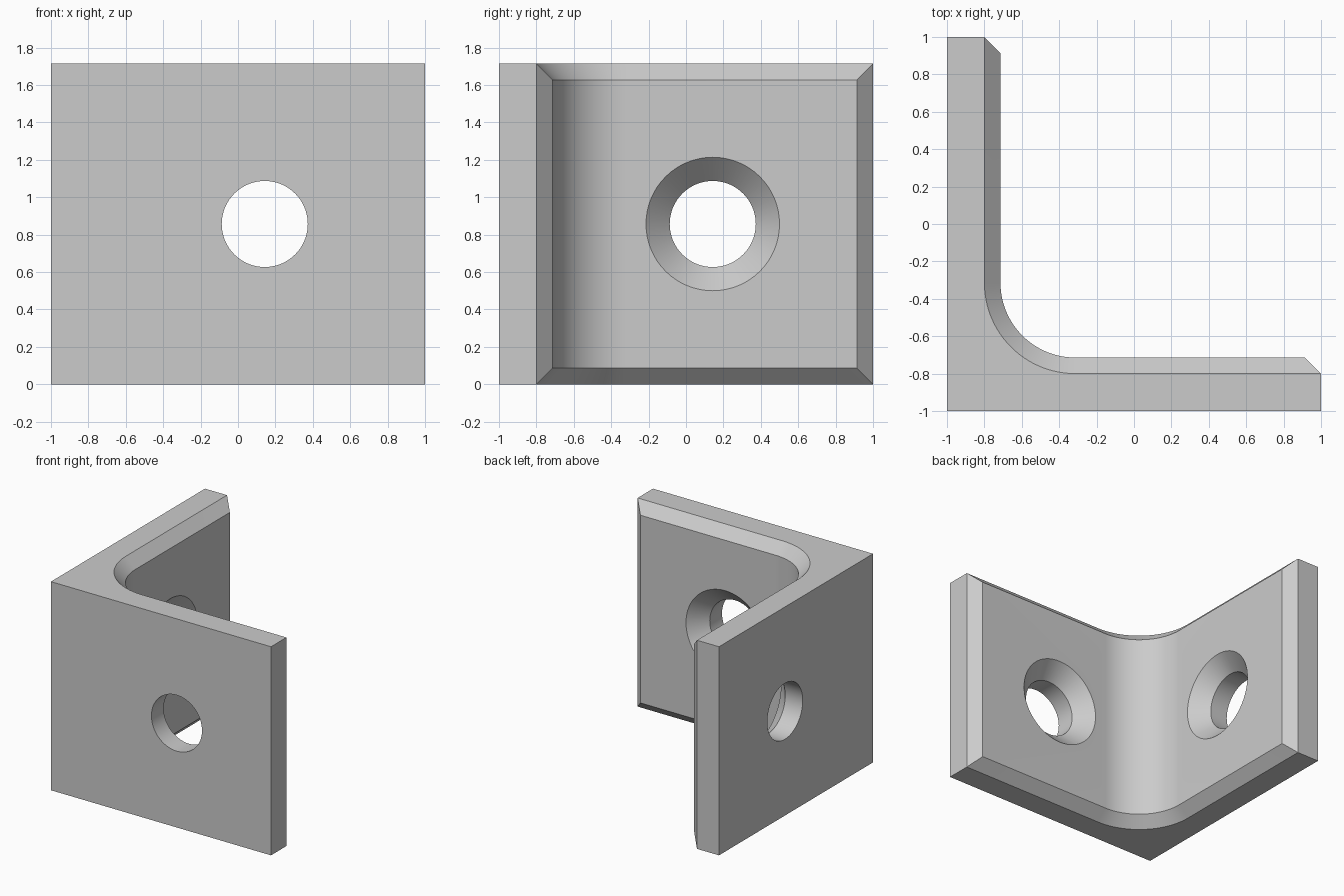
import bpy, bmesh
from math import sin, cos, pi

if "Cube" in bpy.data.objects:
    bpy.data.objects.remove(bpy.data.objects["Cube"])

H = 1.714        # height
T = 0.286        # wall thickness
C = 0.086        # chamfer
R = 0.40         # inner corner radius
ARC, SIDES = 24, 64
HOLE = 0.143     # hole position along each wall

steel = bpy.data.materials.new("plain grey")
steel.use_nodes = True
grey = (0.6, 0.6, 0.6, 1)
steel.diffuse_color = grey
steel.node_tree.nodes["Principled BSDF"].inputs["Base Color"].default_value = grey


def make_object(name, bm):
    bmesh.ops.recalc_face_normals(bm, faces=bm.faces)
    mesh = bpy.data.meshes.new(name)
    bm.to_mesh(mesh)
    bm.free()
    mesh.materials.append(steel)
    ob = bpy.data.objects.new(name, mesh)
    bpy.context.collection.objects.link(ob)
    return ob


def inner_path(inset):
    """Inside line of the L, from one wall end round the fillet to the other."""
    wall = -1 + T - C + inset
    centre = -1 + T + R
    r = centre - wall
    arc = [(centre + r * cos(a), centre + r * sin(a))
           for a in (pi + pi / 2 * i / ARC for i in range(ARC + 1))]
    return [(wall, 1 - inset)] + arc + [(1 - inset, wall)]


# L-shaped bracket with a chamfered inside border
bm = bmesh.new()


def row(path, z):
    return [bm.verts.new((x, y, z)) for x, y in path]


rows = [row(inner_path(0), 0), row(inner_path(C), C),
        row(inner_path(C), H - C), row(inner_path(0), H)]
outer = [(1, -1), (-1, -1), (-1, 1)]
low, high = row(outer, 0), row(outer, H)

for a, b in zip(rows, rows[1:]):
    for i in range(len(a) - 1):
        bm.faces.new((a[i], a[i + 1], b[i + 1], b[i]))
for i in range(2):
    bm.faces.new((low[i], low[i + 1], high[i + 1], high[i]))
bm.faces.new(rows[0] + low)
bm.faces.new(rows[3] + high)
for end, corner in ((0, 2), (-1, 0)):
    bm.faces.new([r[end] for r in rows])
    bm.faces.new((rows[0][end], rows[3][end], high[corner], low[corner]))
bracket = make_object("corner_bracket", bm)


# Countersunk hole cutters, one through each wall
def hole_cutter(name, along_x):
    bm = bmesh.new()
    rim, bore, over = 0.357, 0.23, 0.05
    profile = [(bore, -1.1), (bore, -1 + T - (rim - bore)),
               (rim + over, -1 + T + over)]
    rings = []
    for r, d in profile:
        ring = []
        for i in range(SIDES):
            a = 2 * pi * i / SIDES
            u, z = HOLE + r * cos(a), H / 2 + r * sin(a)
            ring.append(bm.verts.new((d, u, z) if along_x else (u, d, z)))
        rings.append(ring)
    for a, b in zip(rings, rings[1:]):
        for i in range(SIDES):
            j = (i + 1) % SIDES
            bm.faces.new((a[i], a[j], b[j], b[i]))
    bm.faces.new(rings[0])
    bm.faces.new(rings[-1])
    ob = make_object(name, bm)
    ob.hide_render = True
    return ob


bpy.ops.object.select_all(action='DESELECT')
bpy.context.view_layer.objects.active = bracket
bracket.select_set(True)
for name, along_x in (("front_hole_cutter", False), ("side_hole_cutter", True)):
    cutter = hole_cutter(name, along_x)
    mod = bracket.modifiers.new(name, 'BOOLEAN')
    mod.operation = 'DIFFERENCE'
    mod.solver = 'EXACT'
    mod.object = cutter
    bpy.ops.object.modifier_apply(modifier=mod.name)
    bpy.data.objects.remove(cutter)

bpy.ops.object.shade_smooth_by_angle(angle=pi / 6)
